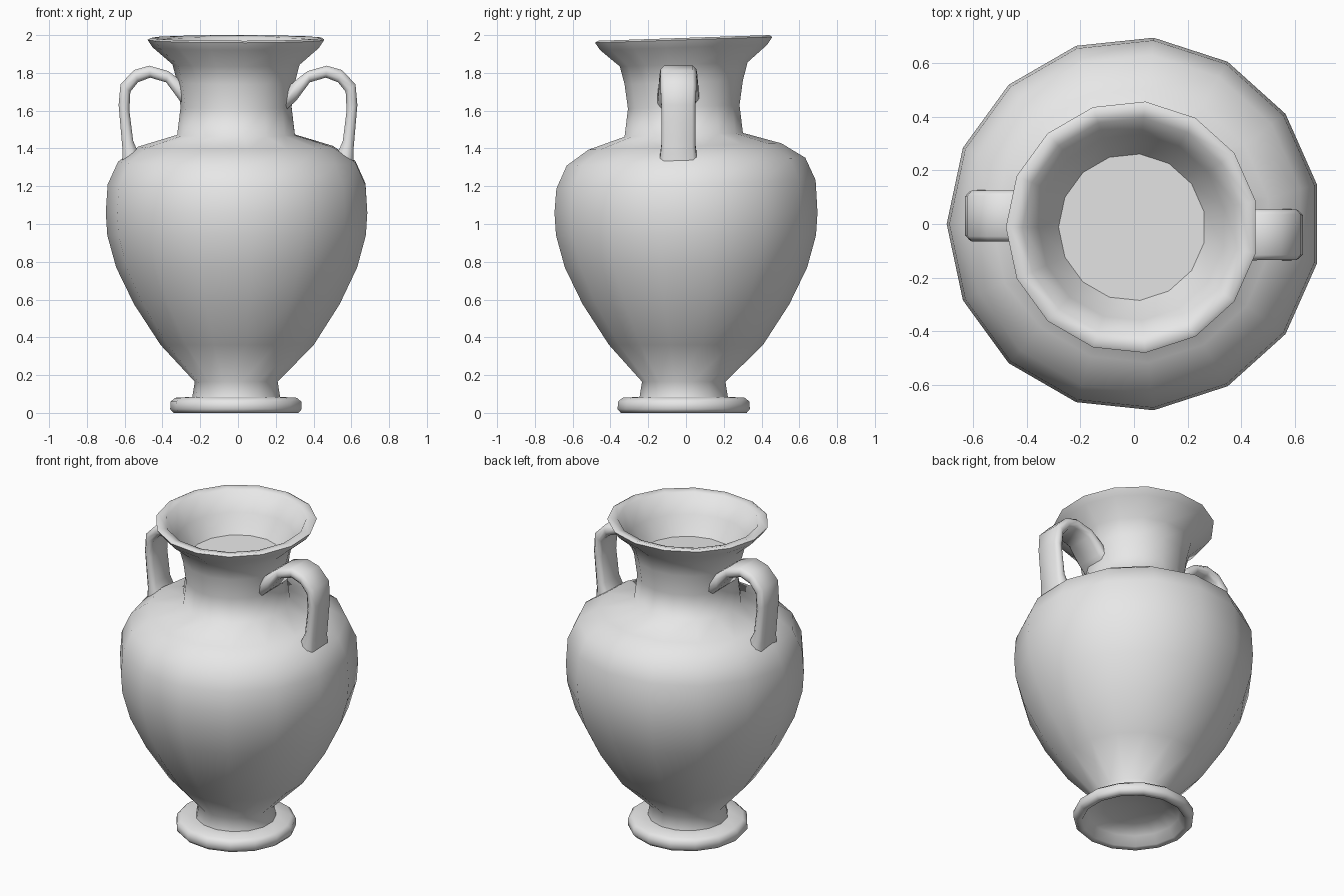
import bpy, bmesh, math
from mathutils import Vector

cube = bpy.data.objects.get("Cube")
if cube:
    bpy.data.objects.remove(cube)

clay = bpy.data.materials.new("grey clay")
clay.use_nodes = True
clay.diffuse_color = (0.8, 0.8, 0.8, 1)
clay.node_tree.nodes["Principled BSDF"].inputs["Base Color"].default_value = (0.8, 0.8, 0.8, 1)

SIDES = 15


def finish(name, bm, angle):
    bmesh.ops.recalc_face_normals(bm, faces=bm.faces[:])
    mesh = bpy.data.meshes.new(name)
    bm.to_mesh(mesh)
    bm.free()
    mesh.materials.append(clay)
    obj = bpy.data.objects.new(name, mesh)
    bpy.context.collection.objects.link(obj)
    bpy.ops.object.select_all(action='DESELECT')
    obj.select_set(True)
    bpy.context.view_layer.objects.active = obj
    bpy.ops.object.shade_smooth_by_angle(angle=math.radians(angle))
    return obj


def place(r, z, i):
    """Point on a turned ring; upper rings lean slightly, rim and foot sit off centre."""
    a = math.tau * (i + 0.5) / SIDES
    x, y = r * math.cos(a), r * math.sin(a)
    if z > 1.1:
        z += 0.033 * y
    if z > 1.4 or z < 0.2:
        x -= 0.007
        y -= 0.012
    return Vector((x, y, z))


def bridge(bm, rings):
    for a, b in zip(rings, rings[1:]):
        n = len(a)
        for i in range(n):
            j = (i + 1) % n
            bm.faces.new((a[i], a[j], b[j], b[i]))


def lathe(name, profile, angle):
    bm = bmesh.new()
    rings = [[bm.verts.new(place(r, z, i)) for i in range(SIDES)] for r, z in profile]
    bridge(bm, rings)
    return bm, rings


# Vase: hollow foot, belly, shoulder, neck, flared rim and inner throat
profile = [
    (0.18, 0.09), (0.27, 0.06), (0.30, 0.005), (0.335, 0.0), (0.352, 0.02),
    (0.35, 0.06), (0.325, 0.08), (0.235, 0.085), (0.222, 0.165),
    (0.41, 0.36), (0.55, 0.575), (0.645, 0.77), (0.692, 0.94), (0.70, 1.06),
    (0.69, 1.21), (0.635, 1.33), (0.52, 1.41), (0.315, 1.472),
    (0.297, 1.62), (0.315, 1.75), (0.34, 1.845), (0.445, 1.935), (0.472, 1.975),
    (0.455, 1.985), (0.41, 1.975), (0.35, 1.86), (0.275, 1.75),
]
bm, rings = lathe("vase", profile, 75)
centre = bm.verts.new((0, 0, 0.11))
for i in range(SIDES):
    bm.faces.new((rings[0][i], centre, rings[0][(i + 1) % SIDES]))
finish("vase", bm, 75)

# Flat disc closing the throat
bm = bmesh.new()
bm.faces.new([bm.verts.new(place(0.276, 1.75, i)) for i in range(SIDES)])
finish("throat_disc", bm, 30)

# Strap handles: (outer x, outer z, inner x, inner z, half width)
strap = [
    (0.27, 1.73, 0.25, 1.60, 0.11), (0.31, 1.765, 0.31, 1.655, 0.105),
    (0.37, 1.81, 0.38, 1.75, 0.10), (0.47, 1.838, 0.465, 1.775, 0.095),
    (0.55, 1.815, 0.53, 1.75, 0.095), (0.622, 1.74, 0.57, 1.70, 0.095),
    (0.632, 1.63, 0.575, 1.60, 0.09), (0.612, 1.40, 0.555, 1.44, 0.09),
    (0.61, 1.30, 0.52, 1.36, 0.10),
]


def handle(name, side, shift):
    bm = bmesh.new()
    rings = []
    for ox, oz, ix, iz, w in strap:
        outer, inner = Vector((ox, 0, oz)), Vector((ix, 0, iz))
        section = [(0, -0.8), (0, 0.8), (0.3, 1), (0.7, 1), (1, 0.8), (1, -0.8), (0.7, -1), (0.3, -1)]
        ring = []
        for t, s in section:
            p = outer.lerp(inner, t)
            ring.append(bm.verts.new((side * p.x, shift + s * w, p.z)))
        rings.append(ring)
    bridge(bm, rings)
    bm.faces.new(rings[0])
    bm.faces.new(rings[-1])
    return finish(name, bm, 75)


handle("left_handle", 1, -0.04)
handle("right_handle", -1, 0.03)
